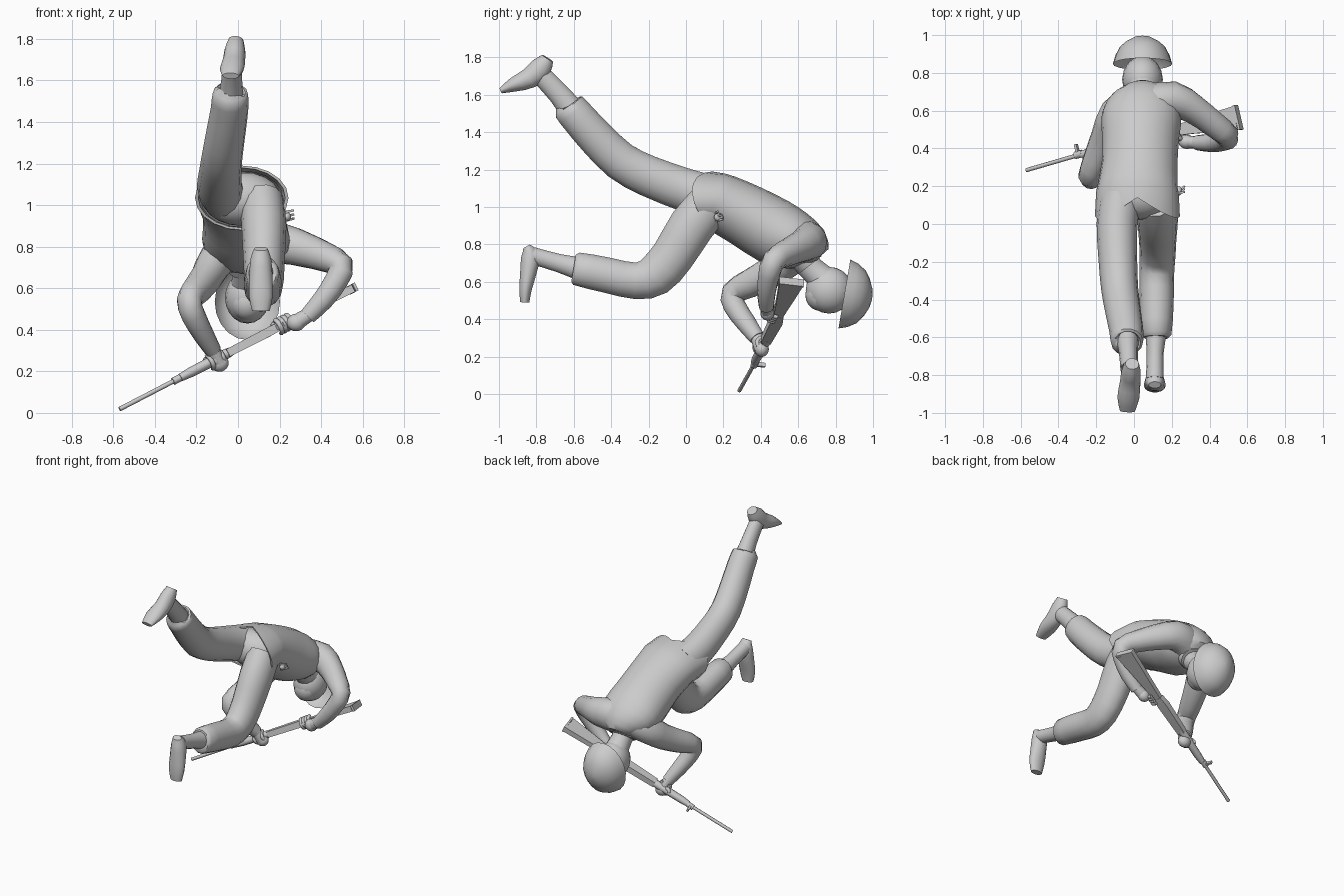
import bpy, bmesh, math
from mathutils import Vector

grey = bpy.data.materials.new("plain grey")
grey.diffuse_color = (0.6, 0.6, 0.6, 1)


def finish(name, bm):
    bmesh.ops.recalc_face_normals(bm, faces=bm.faces)
    me = bpy.data.meshes.new(name)
    bm.to_mesh(me)
    bm.free()
    me.materials.append(grey)
    ob = bpy.data.objects.new(name, me)
    bpy.context.collection.objects.link(ob)
    return ob


def smooth_path(p, steps):
    """Catmull-Rom through rows of (x, y, z, side radius, tall radius)."""
    p = [Vector(q) for q in p]
    out = []
    for i in range(len(p) - 1):
        a, b, c, d = p[max(i - 1, 0)], p[i], p[i + 1], p[min(i + 2, len(p) - 1)]
        for k in range(steps):
            t = k / steps
            out.append(0.5 * (2 * b + (c - a) * t + (2 * a - 5 * b + 4 * c - d) * t * t
                              + (3 * b - a - 3 * c + d) * t ** 3))
    return out + [p[-1]]


def loft(name, rows, side=(1, 0, 0), n=14, steps=2, start=None, bow=0):
    """Skin elliptical rings along a path; bow flares the first ring's sides back as an open hem."""
    rows = smooth_path(rows, steps)
    c = [Vector(r[:3]) for r in rows]
    bm, rings = bmesh.new(), []
    turn, grow = (math.pi / 4, math.sqrt(2)) if n == 4 else (0, 1)
    for i, r in enumerate(rows):
        t = (c[min(i + 1, len(c) - 1)] - c[max(i - 1, 0)]).normalized()
        if i == 0 and start:
            t = Vector(start).normalized()
        s = Vector(side)
        s = (s - t * s.dot(t)).normalized()
        u = s.cross(t)
        ring = []
        for k in range(n):
            a = turn + math.tau * k / n
            v = c[i] + (s * math.cos(a) * r[3] + u * math.sin(a) * r[4]) * grow
            if i == 0:
                v -= t * bow * abs(math.cos(a)) * (1 + .45 * math.sin(a))
            ring.append(bm.verts.new(v))
        rings.append(ring)
    if bow:  # turned-in lining, so the hem is hollow
        lip = [bm.verts.new(c[0] + (v.co - c[0]) * .93) for v in rings[0]]
        deep = [bm.verts.new(c[1] + (v.co - c[1]) * .9) for v in rings[1]]
        rings = [deep, lip] + rings
    for a, b in zip(rings, rings[1:]):
        for k in range(n):
            bm.faces.new((a[k], a[(k + 1) % n], b[(k + 1) % n], b[k]))
    if not bow:
        bm.faces.new(rings[0])
    bm.faces.new(rings[-1])
    return finish(name, bm)


def ellipsoid(name, centre, size):
    bm = bmesh.new()
    bmesh.ops.create_uvsphere(bm, u_segments=16, v_segments=10, radius=1)
    bmesh.ops.scale(bm, vec=size, verts=bm.verts)
    bmesh.ops.translate(bm, vec=centre, verts=bm.verts)
    return finish(name, bm)


# jacket body, hips and neck
loft("jacket", [(.018, .14, 1.035, .225, .155), (.02, .2, 1.015, .212, .16),
                (.03, .33, .95, .20, .17), (.035, .47, .87, .205, .178),
                (.04, .58, .82, .21, .16), (.045, .665, .775, .165, .125),
                (.045, .71, .73, .08, .07)], n=20, start=(0, 1, 0), bow=.1)
ellipsoid("hips", (.018, .15, 1.03), (.19, .13, .13))
loft("neck", [(.045, .6, .76, .08, .08), (.045, .67, .67, .07, .07), (.045, .75, .6, .085, .08)])
loft("collar", [(.045, .61, .76, .11, .09), (.045, .665, .69, .095, .08)], steps=1)

# trouser legs, ankles and boots
loft("raised_trouser_leg", [(-.07, .14, 1.05, .11, .12), (-.09, 0, 1.09, .108, .118),
                            (-.085, -.2, 1.165, .102, .112), (-.075, -.35, 1.245, .098, .107),
                            (-.055, -.48, 1.37, .094, .102), (-.04, -.57, 1.47, .09, .097),
                            (-.037, -.625, 1.535, .085, .092), (-.036, -.632, 1.545, .06, .066)])
loft("raised_ankle", [(-.035, -.6, 1.505, .062, .07), (-.03, -.68, 1.605, .05, .06),
                      (-.025, -.77, 1.70, .047, .056)])
loft("raised_boot", [(-.01, -.74, 1.795, .036, .035), (-.015, -.775, 1.745, .05, .06),
                     (-.02, -.835, 1.69, .054, .057), (-.03, -.92, 1.655, .058, .04),
                     (-.035, -.99, 1.622, .04, .016)])
loft("bent_trouser_leg", [(.115, .13, 1.02, .105, .12), (.125, .03, .9, .108, .125),
                          (.125, -.07, .74, .1, .118), (.125, -.165, .635, .095, .115),
                          (.12, -.27, .605, .092, .1), (.12, -.42, .635, .09, .097),
                          (.118, -.585, .67, .08, .09), (.118, -.597, .672, .055, .062)])
loft("bent_ankle", [(.118, -.55, .665, .06, .066), (.112, -.68, .70, .045, .05),
                    (.11, -.82, .74, .047, .047)])
loft("bent_boot", [(.11, -.852, .79, .033, .02), (.11, -.832, .74, .05, .05),
                   (.11, -.843, .65, .056, .045), (.11, -.858, .56, .057, .034),
                   (.11, -.862, .49, .042, .025)])

# sleeves
loft("right_sleeve", [(.1, .64, .81, .1, .12), (.21, .66, .815, .095, .1),
                      (.32, .605, .785, .078, .085), (.42, .53, .75, .07, .072),
                      (.495, .468, .71, .064, .062), (.475, .445, .64, .058, .058),
                      (.41, .43, .545, .05, .052), (.335, .43, .465, .04, .042)],
     side=(0, 1, 0))
loft("left_sleeve", [(-.03, .6, .78, .1, .12), (-.1, .57, .74, .09, .1),
                     (-.15, .46, .655, .078, .085), (-.2, .34, .59, .07, .076),
                     (-.235, .25, .54, .06, .064), (-.215, .26, .47, .058, .06),
                     (-.165, .325, .375, .05, .053), (-.12, .38, .3, .04, .042)],
     side=(1, .3, 0))

# head and dished helmet
ellipsoid("head", (.045, .765, .555), (.108, .125, .125))
ellipsoid("jaw", (.045, .715, .53), (.082, .077, .085))
axis, tall = Vector((0, .985, -.17)), Vector((0, .17, .985))
bm, rings = bmesh.new(), []
for f, h in [(.6, .08), (.9, .035), (1, 0), (.92, .045), (.77, .09), (.55, .12), (.28, .143), (.05, .15)]:
    rings.append([bm.verts.new(Vector((.045, .847, .535)) + axis * h
                               + Vector((.157 * f * math.cos(a), 0, 0)) + tall * .187 * f * math.sin(a))
                  for a in (math.tau * k / 20 for k in range(20))])
for a, b in zip(rings, rings[1:]):
    for k in range(20):
        bm.faces.new((a[k], a[(k + 1) % 20], b[(k + 1) % 20], b[k]))
bm.faces.new(rings[0])
bm.faces.new(rings[-1])
finish("helmet", bm)

# rifle, laid out along its own axes
muzzle = Vector((-.57, .285, .018))
along = Vector((1.12, .325, .58)).normalized()
up = (Vector((0, 1, 0)) - along * along.y).normalized()
across = along.cross(up)


def gun(t, h=0, s=0):
    return tuple(muzzle + along * t + up * h + across * s)


def gun_part(name, rows, n=4):
    loft(name, [gun(t, h) + (w, v) for t, h, w, v in rows], side=across, n=n, steps=1)


gun_part("barrel", [(0, 0, .011, .011), (.45, 0, .011, .011)], 8)
gun_part("gas_block", [(.3, .003, .018, .02), (.345, .003, .018, .02)], 8)
gun_part("handguard", [(.34, -.003, .019, .021), (.4, -.005, .024, .026),
                       (.58, -.005, .026, .028), (.62, -.005, .022, .024)], 8)
gun_part("receiver", [(.6, -.008, .02, .027), (.84, -.012, .022, .034), (.9, -.015, .018, .026)])
gun_part("stock", [(.88, -.018, .016, .024), (1.0, -.025, .017, .034),
                   (1.15, -.035, .018, .05), (1.285, -.045, .019, .064)])
gun_part("butt_plate", [(1.285, -.045, .021, .067), (1.298, -.045, .021, .067)])
for name, a, b, w in [("front_sight", (.32, 0), (.32, .06), .007),
                      ("pistol_grip", (.88, -.03), (.91, -.08), .018)]:
    loft(name, [gun(*a) + (.012, w), gun(*b) + (.011, w)], side=across, n=4, steps=1)

# hands: a palm with fingers curled around the rifle
for label, t, h, palm, wrist in [("right", .91, -.04, (.28, .435, .435), (.345, .43, .475)),
                                 ("left", .535, -.012, (-.09, .405, .24), (-.125, .375, .31))]:
    loft(label + "_wrist", [wrist + (.034, .034), palm + (.034, .04)], side=along, n=10)
    ellipsoid(label + "_palm", palm, (.045, .038, .042))
    for k in range(4):
        ft = t + (k - 1.5) * .02
        loft(f"{label}_finger_{k + 1}",
             [gun(ft, h + .036 * math.sin(a), .034 * math.cos(a)) + (.012, .011)
              for a in (2.9, 3.8, 4.7, 5.6, 6.4)], side=along, n=8)
    loft(label + "_thumb", [palm + (.016, .016), gun(t - .03, h + .018, .026) + (.013, .013),
                            gun(t - .05, h + .03, .01) + (.01, .01)], side=across, n=8)

# small buckle with loose strap ends on the hip
ellipsoid("hip_buckle", (.235, .175, .945), (.02, .025, .022))
for k in range(3):
    z = .925 + .02 * k
    loft(f"strap_end_{k + 1}", [(.225, .16, z, .006, .006), (.268, .2 - .015 * k, z + .01, .005, .005)],
         side=(0, 0, 1), n=4, steps=1)

# soft shading with crisp edges
bpy.ops.object.select_all(action='SELECT')
bpy.context.view_layer.objects.active = bpy.data.objects["jacket"]
bpy.ops.object.shade_smooth_by_angle(angle=math.radians(50))
